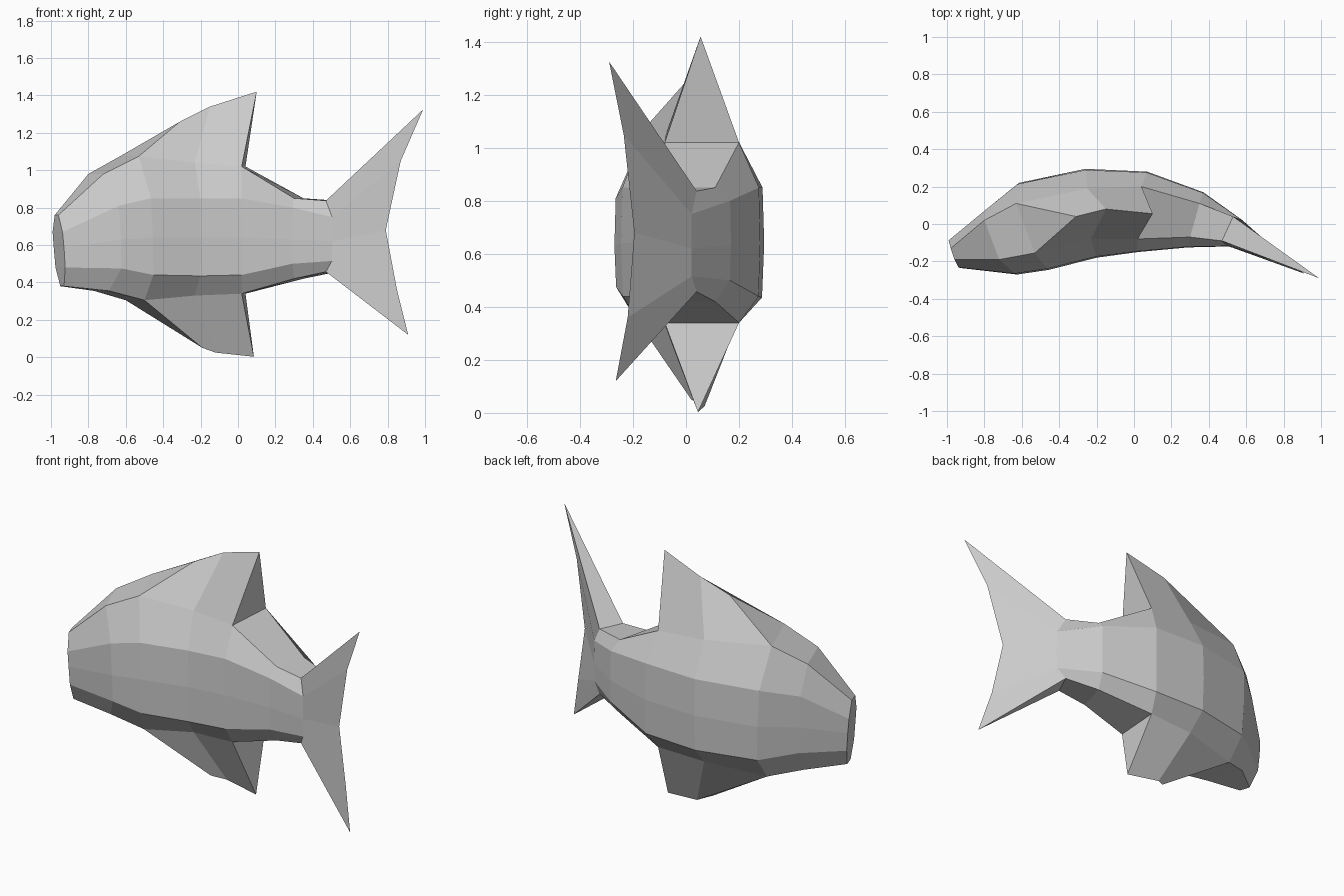
import bpy, bmesh
from mathutils import Vector

if "Cube" in bpy.data.objects:
    bpy.data.objects.remove(bpy.data.objects["Cube"])

# Cross-sections from mouth to tail root:
# (near top xy, near flank xy, far top xy, far flank xy, five row heights top to bottom)
SECTIONS = [
    ((-.96, -.19), (-.945, -.235), (-.98, -.13), (-1.0, -.085), (.76, .67, .585, .48, .38)),
    ((-.72, -.19), (-.64, -.27), (-.80, .02), (-.80, .08), (.98, .81, .63, .475, .355)),
    ((-.53, -.155), (-.47, -.245), (-.63, .11), (-.63, .22), (1.075, .85, .64, .44, .305)),
    ((-.23, -.08), (-.20, -.18), (-.25, .19), (-.26, .295), (1.04, .85, .64, .435, .33)),
    ((.02, -.08), (.02, -.15), (.04, .20), (.07, .28), (1.02, .85, .64, .44, .34)),
    ((.30, -.07), (.29, -.125), (.35, .11), (.37, .17), (.85, .80, .63, .50, .42)),
    ((.47, -.09), (.505, -.12), (.53, .04), (.58, .02), (.837, .75, .62, .515, .457)),
]
# Sharp trailing edge of the tail, top to bottom
TAIL = [(.99, -.29, 1.325), (.87, -.235, 1.05), (.79, -.195, .68),
        (.85, -.22, .36), (.91, -.265, .12)]
# Ridge lines of the upper and lower fins, front to back
DORSAL = [(-.31, .04, 1.26), (-.15, .08, 1.34), (.10, .055, 1.42)]
BELLY = [(-.19, .02, .05), (-.12, .07, .025), (.085, .045, .003)]
BULGE = (0, .94, 1, .92, 0)          # how far each row leans out to the flank

bm = bmesh.new()


def column(top, flank, heights, shift):
    """One side of a cross-section, from top edge to bottom edge."""
    pts = []
    for row, (b, z) in enumerate(zip(BULGE, heights)):
        p = Vector(top).lerp(Vector(flank), b)
        pts.append(bm.verts.new((p.x + shift * row / 4, p.y, z)))
    return pts


near, far = [], []
for i, (nt, nf, ft, ff, zs) in enumerate(SECTIONS):
    shift = .03 if i < 3 else 0
    near.append(column(nt, nf, zs, shift))
    far.append(column(ft, ff, zs, shift))
edge = [bm.verts.new(p) for p in TAIL]
near.append(edge)
far.append(edge)

# Flanks, running on into the tail
for side in (near, far):
    for a, b in zip(side, side[1:]):
        for r in range(4):
            bm.faces.new((a[r], b[r], b[r + 1], a[r + 1]))

# Mouth
for r in range(4):
    bm.faces.new((near[0][r], near[0][r + 1], far[0][r + 1], far[0][r]))

# Back and belly strips, with a fin rising between sections 2 and 4
for row, ridge in ((0, DORSAL), (4, BELLY)):
    n = [c[row] for c in near]
    f = [c[row] for c in far]
    for i in (0, 1, 4, 5):
        bm.faces.new((n[i], n[i + 1], f[i + 1], f[i]))
    bm.faces.new((n[6], n[7], f[6]))
    r1, r2, tip = [bm.verts.new(p) for p in ridge]
    bm.faces.new((n[2], f[2], r1))
    bm.faces.new((n[4], f[4], tip))
    for s in (n, f):
        bm.faces.new((s[2], s[3], r2, r1))
        bm.faces.new((s[3], s[4], tip, r2))

bmesh.ops.recalc_face_normals(bm, faces=bm.faces)
mesh = bpy.data.meshes.new("fish_body")
bm.to_mesh(mesh)
bm.free()
fish = bpy.data.objects.new("fish_body", mesh)
bpy.context.collection.objects.link(fish)
